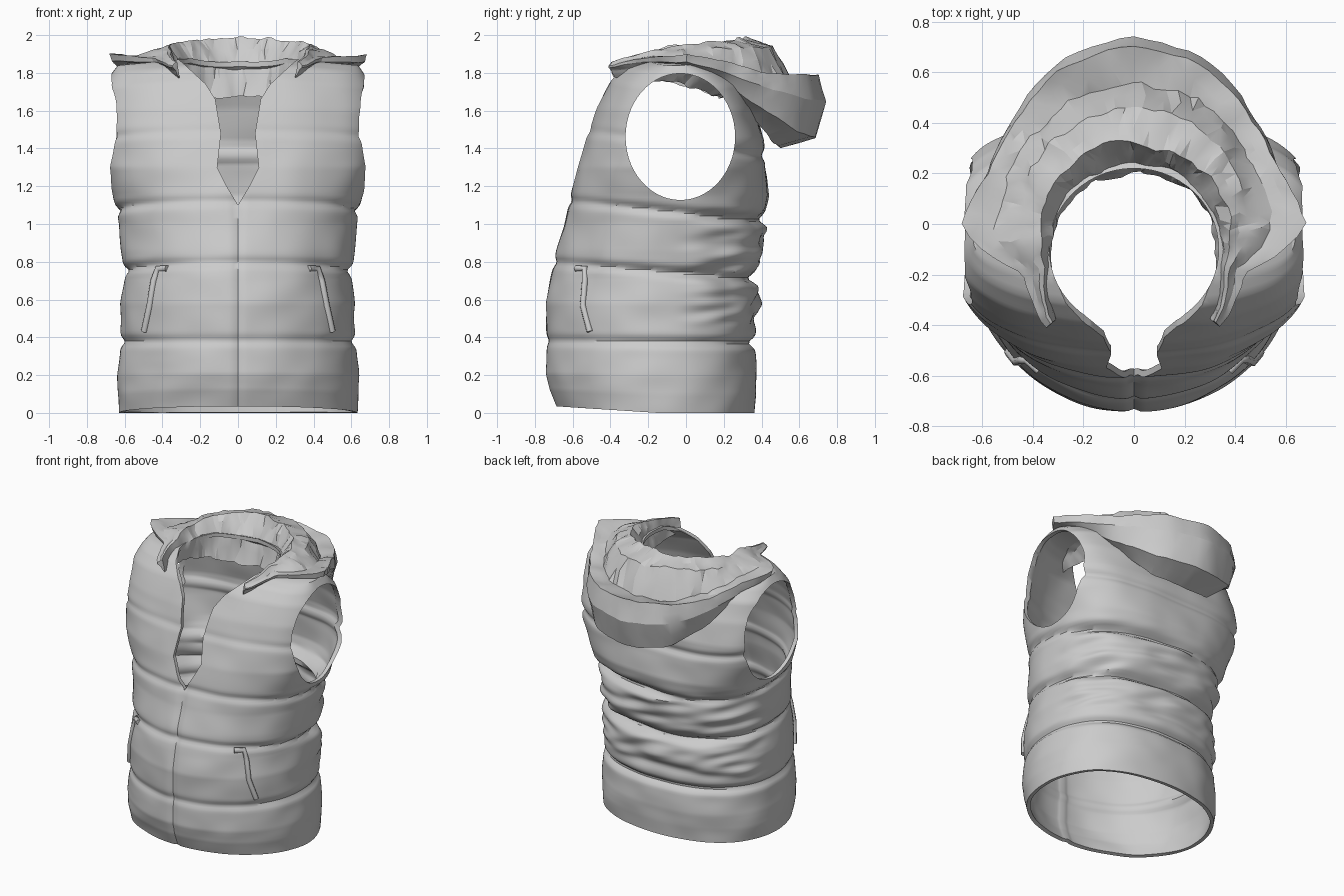
import bpy, bmesh, math
from mathutils import Vector, noise

cube = bpy.data.objects.get("Cube")
if cube:
    bpy.data.objects.remove(cube, do_unlink=True)

# One plain grey cloth colour
cloth = bpy.data.materials.new("grey cloth")
cloth.use_nodes = True
cloth.diffuse_color = (0.6, 0.6, 0.6, 1)
cloth.node_tree.nodes["Principled BSDF"].inputs["Base Color"].default_value = (0.6, 0.6, 0.6, 1)


def make_object(name, bm):
    bmesh.ops.recalc_face_normals(bm, faces=bm.faces)
    mesh = bpy.data.meshes.new(name)
    bm.to_mesh(mesh)
    bm.free()
    obj = bpy.data.objects.new(name, mesh)
    bpy.context.collection.objects.link(obj)
    mesh.materials.append(cloth)
    return obj


def activate(obj):
    bpy.ops.object.select_all(action='DESELECT')
    obj.select_set(True)
    bpy.context.view_layer.objects.active = obj


def apply_modifier(obj, mod):
    activate(obj)
    bpy.ops.object.modifier_apply(modifier=mod.name)


def mix(a, b, t):
    return a + (b - a) * t


def smooth(t):
    t = max(0, min(1, t))
    return t * t * (3 - 2 * t)


def sample(rows, key):
    """Interpolate rows of (key, values...)."""
    for low, high in zip(rows, rows[1:]):
        if key <= high[0]:
            t = max(0, (key - low[0]) / (high[0] - low[0]))
            return [mix(a, b, t) for a, b in zip(low[1:], high[1:])]
    return list(rows[-1][1:])


# Body shape: height, half width, front y, back y
BODY = [
    (0.0, 0.63, -0.69, 0.36), (0.1, 0.64, -0.725, 0.37), (0.2, 0.64, -0.745, 0.375),
    (0.38, 0.62, -0.74, 0.365), (0.58, 0.62, -0.745, 0.38),
    (0.72, 0.60, -0.72, 0.375), (0.86, 0.62, -0.685, 0.41),
    (1.0, 0.63, -0.645, 0.41), (1.15, 0.66, -0.61, 0.44),
    (1.3, 0.72, -0.575, 0.42), (1.45, 0.73, -0.53, 0.41),
    (1.6, 0.73, -0.47, 0.37), (1.72, 0.71, -0.40, 0.31),
    (1.79, 0.67, -0.33, 0.23), (1.83, 0.64, -0.22, 0.12),
]
# Quilting seams: height at the middle, drop towards the back, depth
SEAMS = [(0.375, 0.01, 0.022), (0.74, 0.08, 0.028), (1.06, 0.1, 0.024), (1.42, 0.14, 0.012)]


def body_point(angle, z):
    """Point on the quilted body; the front is at three quarters of a turn."""
    width, front, back = sample(BODY, z)
    upper = smooth((z - 0.8) / 0.7)
    middle = mix(-0.15, -0.06, upper)
    c, s = math.cos(angle), math.sin(angle)
    power = 2 / (mix(2.0, 2.4, upper) if s < 0 else mix(2.3, 3.0, upper))
    x = math.copysign(abs(c) ** power, c) * width
    y = middle + math.copysign(abs(s) ** power, s) * ((middle - front) if s < 0 else (back - middle))
    # Grooves at seams and zip, then creases in the lower back
    puff = 0
    for height, drop, depth in SEAMS:
        puff -= depth * (1 + 0.5 * s) * math.exp(-((z - height + drop * y) / 0.024) ** 2)
    puff += 0.008 * noise.noise(Vector((x * 5, y * 5, z * 7)))
    if s < 0 and z < 1.2:
        puff -= 0.012 * math.exp(-(x / 0.018) ** 2)
    crease = smooth((y + 0.1) / 0.25) * smooth((z - 0.42) / 0.1) * smooth((1.12 - z) / 0.1)
    puff += 0.035 * crease * noise.noise(Vector((x * 4, y * 4, z * 15 + x * 2)))
    out = Vector((c, s, 0))
    # Shoulders slope up to the neck, and the front hem sits higher
    rise = 0.07 * smooth((z - 1.5) / 0.3) * (1 - abs(x) / 0.74)
    hem = 0.035 * max(0, -s) * smooth((0.3 - z) / 0.3)
    return Vector((x, y, z + rise + hem)) + out * puff


# Quilted body
SIDES, ROWS = 160, 130
bm = bmesh.new()
rings = []
for r in range(ROWS + 1):
    z = 1.83 * r / ROWS
    rings.append([bm.verts.new(body_point(math.tau * i / SIDES, z)) for i in range(SIDES)])
for low, high in zip(rings, rings[1:]):
    for i in range(SIDES):
        j = (i + 1) % SIDES
        bm.faces.new((low[i], low[j], high[j], high[i]))
top = rings[-1]
for i in range(SIDES // 2):
    corners = [top[i], top[i + 1], top[-i - 1], top[-i]]
    bm.faces.new(list(dict.fromkeys(corners)))
body = make_object("quilted_body", bm)
solid = body.modifiers.new("thickness", 'SOLIDIFY')
solid.thickness = 0.025
solid.offset = -1
apply_modifier(body, solid)


def cut(obj, cutter):
    cutter.hide_render = True
    mod = obj.modifiers.new("cut", 'BOOLEAN')
    mod.operation = 'DIFFERENCE'
    mod.solver = 'EXACT'
    mod.object = cutter
    apply_modifier(obj, mod)
    bpy.data.objects.remove(cutter, do_unlink=True)


def prism(name, outline, place):
    """Closed prism from a 2D outline; place(a, b, end) gives the 3D point."""
    bm = bmesh.new()
    ends = [[bm.verts.new(place(a, b, e)) for a, b in outline] for e in (0, 1)]
    for end in ends:
        bm.faces.new(end)
    for i in range(len(outline)):
        j = (i + 1) % len(outline)
        bm.faces.new((ends[0][i], ends[0][j], ends[1][j], ends[1][i]))
    return make_object(name, bm)


def oval(cx, cy, rx, ry, count=56):
    turns = [math.tau * i / count for i in range(count)]
    return [(cx + rx * math.cos(t), cy + ry * math.sin(t)) for t in turns]


# Armholes, neck hole and open front
cut(body, prism("armhole_cutter", oval(-0.03, 1.462, 0.29, 0.335),
                lambda a, b, e: (3 * e - 1.5, a, b)))
cut(body, prism("neck_cutter", oval(0, -0.1, 0.335, 0.32),
                lambda a, b, e: (a, b, 1.7 + e)))
half = [(0.06, 1.2), (0.11, 1.3), (0.09, 1.48), (0.12, 1.66), (0.17, 1.74), (0.3, 1.86), (0.32, 2.1)]
opening = [(0, 1.1)] + half + [(-a, b) for a, b in reversed(half)]
cut(body, prism("opening_cutter", opening, lambda a, b, e: (a, e * 0.9 - 1, b)))
activate(body)
bpy.ops.object.shade_smooth_by_angle(angle=math.radians(40))

# Folded hood: sections of (radius, height) at turns from the back to the front tips
HOOD = {
    0: [(.30, 1.67), (.34, 1.85), (.42, 1.98), (.56, 1.94), (.66, 1.76),
        (.80, 1.79), (.84, 1.65), (.79, 1.45), (.60, 1.40), (.53, 1.74)],
    22: [(.30, 1.67), (.34, 1.86), (.42, 1.98), (.55, 1.94), (.64, 1.76),
         (.77, 1.79), (.80, 1.66), (.76, 1.48), (.60, 1.43), (.53, 1.73)],
    42: [(.31, 1.68), (.34, 1.86), (.42, 1.97), (.53, 1.93), (.60, 1.80),
         (.69, 1.80), (.71, 1.72), (.67, 1.61), (.57, 1.60), (.50, 1.74)],
    61: [(.32, 1.72), (.34, 1.87), (.40, 1.96), (.49, 1.92), (.57, 1.85),
         (.65, 1.86), (.65, 1.80), (.60, 1.76), (.52, 1.76), (.44, 1.80)],
    82: [(.32, 1.75), (.34, 1.87), (.38, 1.95), (.45, 1.92), (.55, 1.88),
         (.69, 1.90), (.68, 1.86), (.60, 1.85), (.50, 1.85), (.40, 1.83)],
    102: [(.33, 1.76), (.34, 1.85), (.36, 1.92), (.38, 1.92), (.41, 1.89),
          (.45, 1.88), (.44, 1.86), (.42, 1.85), (.39, 1.83), (.37, 1.81)],
    132: [(.41, 1.77), (.42, 1.81), (.43, 1.86), (.44, 1.86), (.45, 1.85),
          (.46, 1.84), (.46, 1.83), (.45, 1.82), (.44, 1.81), (.43, 1.79)],
}
TURNS = list(HOOD)


def hood_section(turn):
    for a, b in zip(TURNS, TURNS[1:]):
        if turn <= b:
            t = (turn - a) / (b - a)
            return [Vector(p).lerp(Vector(q), t) for p, q in zip(HOOD[a], HOOD[b])]


def hood_point(turn, flat, crumple):
    angle = math.radians(turn)
    spot = Vector((flat.x * math.sin(angle), flat.x * math.cos(angle) - 0.1, flat.y))
    shift = noise.noise_vector(spot * 8) * 0.02 + noise.noise_vector(spot * 19) * 0.016
    shift.z *= 0.8
    return spot + shift * crumple


bm = bmesh.new()
STEPS = 34
loops = []
for k in range(-STEPS, STEPS + 1):
    turn = TURNS[-1] * k / STEPS
    section = hood_section(abs(turn))
    loop = []
    for n, p in enumerate(section):
        q = section[(n + 1) % len(section)]
        bag = n in (5, 6, 7, 8)
        tip = 1 - 0.6 * smooth((abs(turn) - 85) / 20)
        for t in (0, 0.5):
            loop.append(bm.verts.new(hood_point(turn, p.lerp(q, t), 0.4 if bag else tip)))
    loops.append(loop)
for a, b in zip(loops, loops[1:]):
    for n in range(len(a)):
        m = (n + 1) % len(a)
        bm.faces.new((a[n], a[m], b[m], b[n]))
for end in (loops[0], loops[-1]):
    bm.faces.new(end)
bmesh.ops.triangulate(bm, faces=bm.faces)
hood = make_object("folded_hood", bm)
activate(hood)
bpy.ops.object.shade_smooth_by_angle(angle=math.radians(20))


# Pocket welts: bars laid on the front with a short hook at the top
def front_point(x, z, lift):
    angle = -math.acos(x / sample(BODY, z)[0])
    return body_point(angle, z) + Vector((math.cos(angle), math.sin(angle), 0)) * lift


WELT = [(0.38, 0.765), (0.43, 0.765), (0.445, 0.7), (0.465, 0.57), (0.495, 0.43)]
for side, name in ((1, "left"), (-1, "right")):
    curve = bpy.data.curves.new(name + "_pocket_path", 'CURVE')
    curve.dimensions = '3D'
    curve.bevel_depth = 0.018
    curve.bevel_resolution = 1
    curve.use_fill_caps = True
    spline = curve.splines.new('POLY')
    spline.points.add(len(WELT) - 1)
    for point, (x, z) in zip(spline.points, WELT):
        point.co = (*front_point(side * x, z, 0.002), 1)
    curve.materials.append(cloth)
    welt = bpy.data.objects.new(name + "_pocket_welt", curve)
    bpy.context.collection.objects.link(welt)
